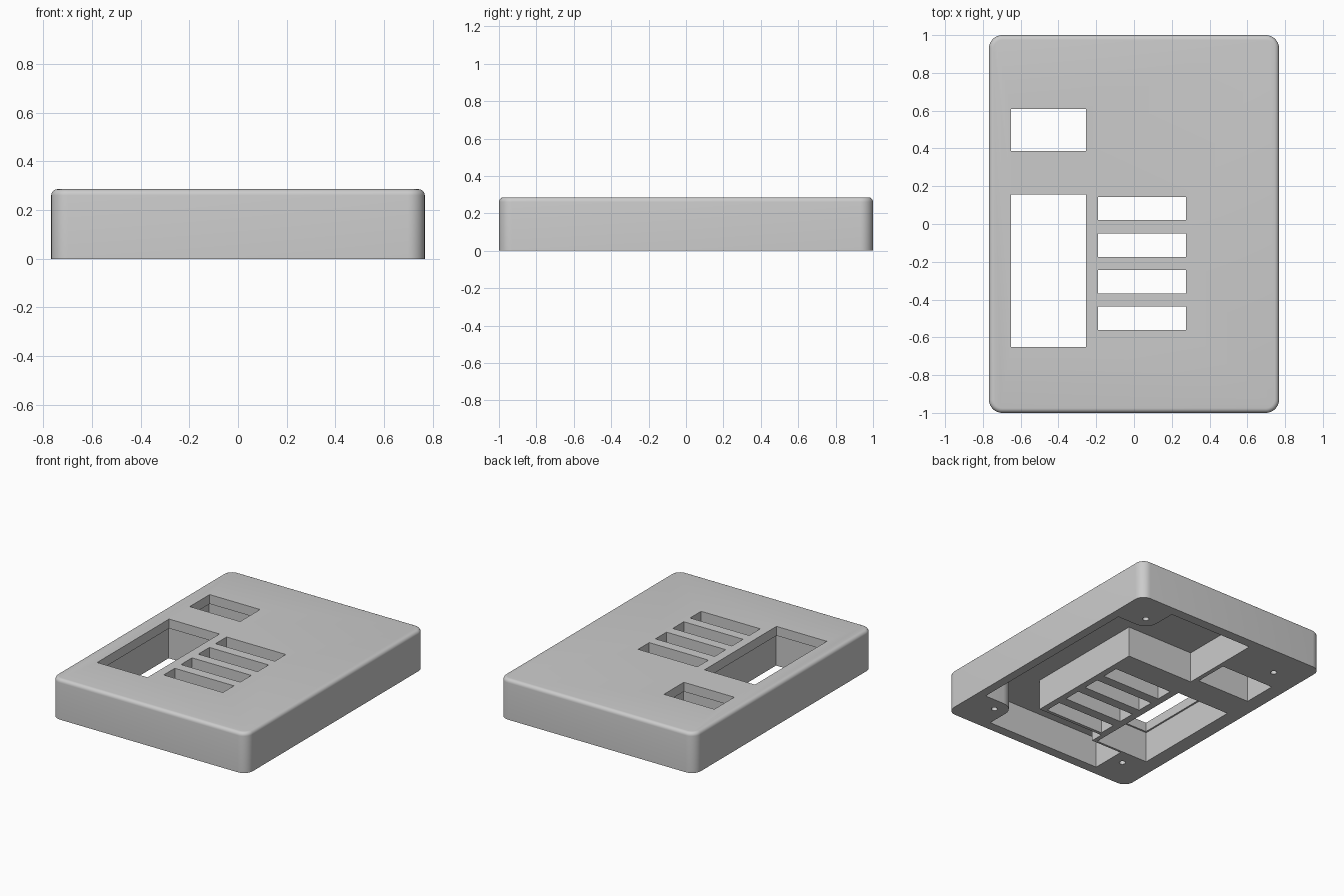
import bpy, bmesh, math

cube = bpy.data.objects.get("Cube")
if cube:
    bpy.data.objects.remove(cube, do_unlink=True)

HX, HY, H = 0.768, 1.0, 0.286     # half width, half length, height
CORNER, FILLET = 0.07, 0.025
CEILING = 0.22                    # underside of the top plate
BOSS_X, BOSS_Y, BOSS_R = 0.55, 0.775, 0.095

grey = bpy.data.materials.new("light_grey")
grey.use_nodes = True
grey.diffuse_color = (0.6, 0.6, 0.6, 1)
grey.node_tree.nodes["Principled BSDF"].inputs["Base Color"].default_value = (0.6, 0.6, 0.6, 1)


def arc(cx, cy, r, start, end, n=8):
    angles = [math.radians(start + (end - start) * i / n) for i in range(n + 1)]
    return [(cx + r * math.cos(a), cy + r * math.sin(a)) for a in angles]


def rounded_rect(hx, hy, r):
    x, y = hx - r, hy - r
    return (arc(x, y, r, 0, 90) + arc(-x, y, r, 90, 180)
            + arc(-x, -y, r, 180, 270) + arc(x, -y, r, 270, 360))


def rect(x0, x1, y0, y1):
    return [(x0, y0), (x1, y0), (x1, y1), (x0, y1)]


def loft(name, rings):
    """Solid through a stack of (outline, z) rings, capped at both ends."""
    bm = bmesh.new()
    loops = [[bm.verts.new((x, y, z)) for x, y in pts] for pts, z in rings]
    for low, high in zip(loops, loops[1:]):
        for i in range(len(low)):
            j = (i + 1) % len(low)
            bm.faces.new((low[i], low[j], high[j], high[i]))
    bm.faces.new(loops[0])
    bm.faces.new(loops[-1])
    bmesh.ops.recalc_face_normals(bm, faces=bm.faces)
    mesh = bpy.data.meshes.new(name)
    bm.to_mesh(mesh)
    bm.free()
    mesh.materials.append(grey)
    obj = bpy.data.objects.new(name, mesh)
    bpy.context.collection.objects.link(obj)
    return obj


# Outer body with rounded corners and a filleted top edge
rings = [(rounded_rect(HX, HY, CORNER), 0)]
for i in range(6):
    a = math.pi / 2 * i / 5
    d = FILLET * (1 - math.cos(a))
    rings.append((rounded_rect(HX - d, HY - d, CORNER - d),
                  H - FILLET + FILLET * math.sin(a)))
body = loft("enclosure_lid", rings)
bpy.context.view_layer.objects.active = body
body.select_set(True)


def cut(outline, z0, z1):
    cutter = loft("cutter", [(outline, z0), (outline, z1)])
    cutter.hide_render = True
    mod = body.modifiers.new("cut", "BOOLEAN")
    mod.operation = "DIFFERENCE"
    mod.solver = "EXACT"
    mod.object = cutter
    bpy.ops.object.modifier_apply(modifier=mod.name)
    bpy.data.objects.remove(cutter, do_unlink=True)


# Underside cavity wrapping the slotted block, with screw bosses in the corners
inner_x, inner_y, frame = 0.705, 0.93, -0.21
boss_edge = BOSS_Y - BOSS_R
cavity = [(frame, inner_y), (BOSS_X - BOSS_R, inner_y)]
cavity += arc(BOSS_X, BOSS_Y, BOSS_R, 180, 270)
cavity += [(inner_x, boss_edge), (inner_x, -boss_edge)]
cavity += arc(BOSS_X, -BOSS_Y, BOSS_R, 90, 180)
cavity += [(BOSS_X - BOSS_R, -inner_y), (BOSS_R - BOSS_X, -inner_y),
           (BOSS_R - BOSS_X, -boss_edge), (frame, -boss_edge),
           (frame, -0.585), (0.32, -0.585), (0.32, 0.33), (frame, 0.33)]
cut(cavity, -0.1, CEILING)

# Two windows, slightly wider below the top plate
for y0, y1 in ((0.387, 0.61), (-0.652, 0.155)):
    lip = 0.012
    cut(rect(-0.65 - lip, -0.254 + lip, y0 - lip, y1 + lip), -0.1, CEILING)
    cut(rect(-0.65, -0.254, y0, y1), 0.1, 0.4)

# Row of four slots
for i in range(4):
    y = 0.082 - 0.194 * i
    cut(rect(-0.19, 0.275, y - 0.062, y + 0.062), -0.1, 0.4)

# Screw holes in the underside
for sx in (-1, 1):
    for sy in (-1, 1):
        cut(arc(sx * BOSS_X, sy * BOSS_Y, 0.021, 0, 345, 23), -0.1, CEILING)

bpy.ops.object.shade_smooth_by_angle(angle=math.radians(30))
